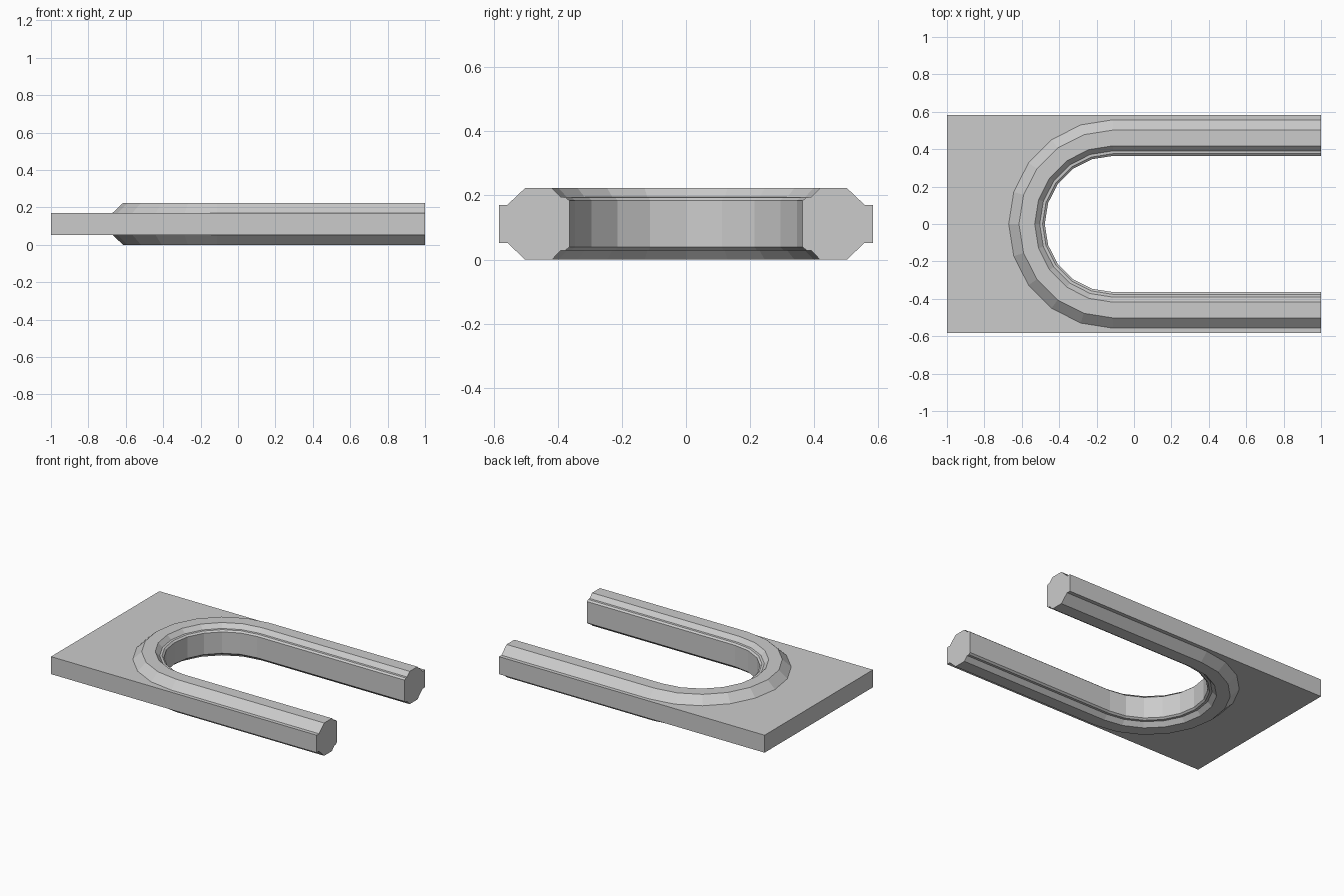
import bpy, bmesh, math

if "Cube" in bpy.data.objects:
    bpy.data.objects.remove(bpy.data.objects["Cube"])

CX = -0.113          # centre of the round end of the slot
HALF_W = 0.583       # half width of the plate
H = 0.223            # full height of the rim
STEPS = 10           # facets around the round end

# Upper half of the rim section: (distance from slot centre line, z), outside to inside
upper = [(0.557, 0.171), (0.502, H), (0.418, H), (0.391, 0.195), (0.376, 0.194), (0.364, 0.184)]
profile = upper + [(r, H - z) for r, z in reversed(upper)]
z_top, z_bot = upper[0][1], H - upper[0][1]

# U path stations: (angle, is arm end)
stations = [(90, True)] + [(90 + 180 * i / STEPS, False) for i in range(STEPS + 1)] + [(270, True)]


def rim_point(angle, end, r):
    a = math.radians(angle)
    return (1.0 if end else CX + r * math.cos(a), r * math.sin(a))


def plate_point(angle, end):
    # Matching point on the rectangular plate outline
    x, y = rim_point(angle, end, profile[0][0])
    off = abs(angle - 180)
    side = math.copysign(HALF_W, y)
    if off > 60:
        return x, side
    return (-1.0, side) if off > 50 else (-1.0, y)


# Slotted plate with a raised moulded rim, swept as one closed solid
bm = bmesh.new()
rings = []
for angle, end in stations:
    px, py = plate_point(angle, end)
    pts = [(px, py, z_top)]
    pts += [(*rim_point(angle, end, r), z) for r, z in profile]
    pts.append((px, py, z_bot))
    rings.append([bm.verts.new(p) for p in pts])

n = len(rings[0])
for a, b in zip(rings, rings[1:]):
    for i in range(n):
        j = (i + 1) % n
        bm.faces.new((a[i], a[j], b[j], b[i]))

# Arm end caps
bm.faces.new(rings[0])
bm.faces.new(rings[-1])
bmesh.ops.recalc_face_normals(bm, faces=bm.faces)

mesh = bpy.data.meshes.new("slotted_plate")
bm.to_mesh(mesh)
bm.free()
bpy.context.collection.objects.link(bpy.data.objects.new("slotted_plate", mesh))
